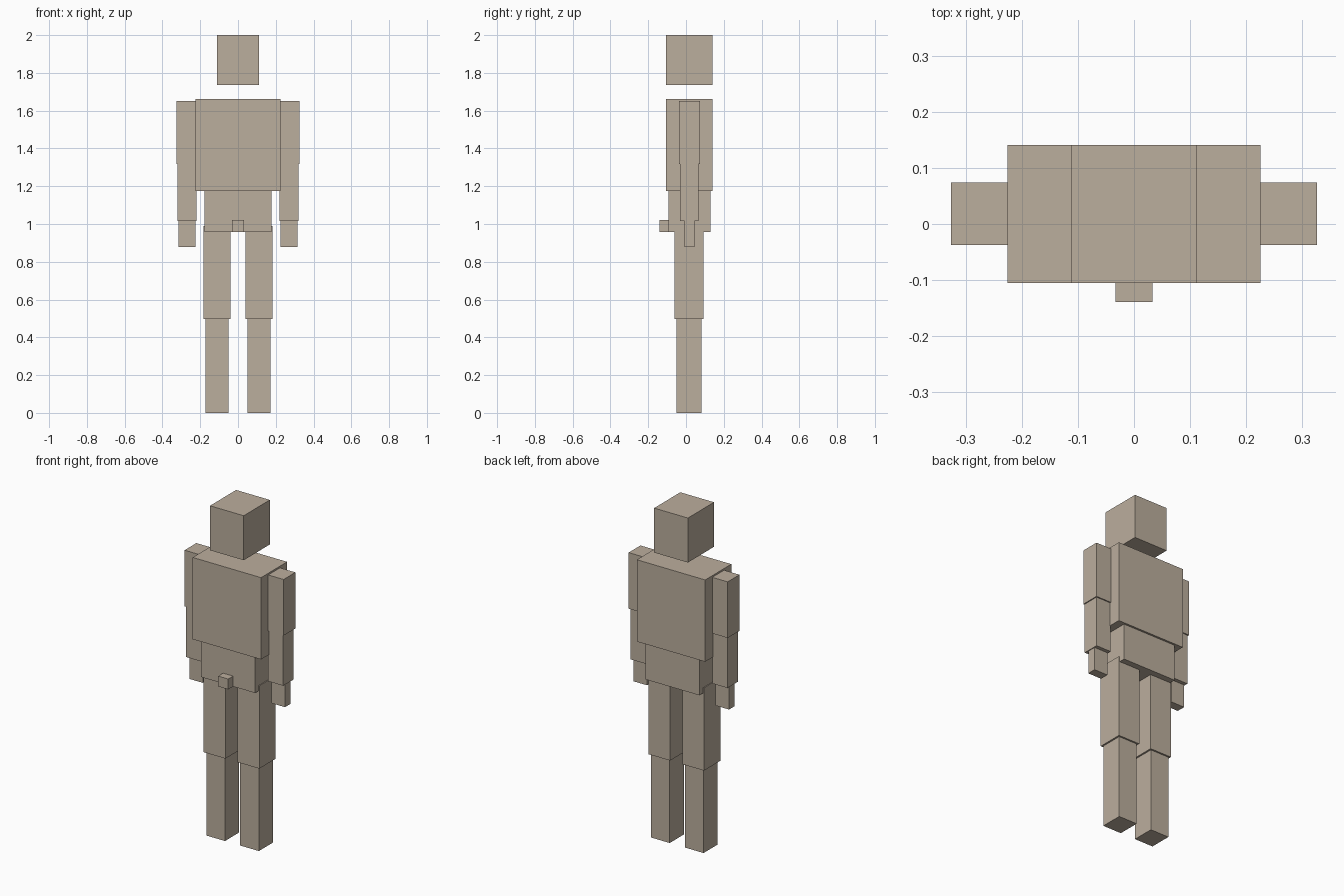
import bpy
import bmesh
from mathutils import Matrix, Vector

if "Cube" in bpy.data.objects:
    bpy.data.objects.remove(bpy.data.objects["Cube"])

clay = bpy.data.materials.new("warm_clay")
clay.diffuse_color = (0.50, 0.425, 0.34, 1)
clay.use_nodes = True
clay.node_tree.nodes["Principled BSDF"].inputs["Base Color"].default_value = clay.diffuse_color


def box(name, x, y, z):
    """Box spanning the given (min, max) ranges."""
    bm = bmesh.new()
    size = Vector((x[1] - x[0], y[1] - y[0], z[1] - z[0]))
    centre = Vector((sum(x), sum(y), sum(z))) / 2
    bmesh.ops.create_cube(bm, size=1, matrix=Matrix.Translation(centre) @ Matrix.Diagonal(size).to_4x4())
    mesh = bpy.data.meshes.new(name)
    bm.to_mesh(mesh)
    bm.free()
    mesh.materials.append(clay)
    obj = bpy.data.objects.new(name, mesh)
    bpy.context.collection.objects.link(obj)


def pair(name, x, y, z):
    """Matching boxes on both sides of the body."""
    box("right_" + name, x, y, z)
    box("left_" + name, (-x[1], -x[0]), y, z)


# Head and torso
box("head", (-0.111, 0.111), (-0.105, 0.141), (1.735, 2.0))
box("chest", (-0.225, 0.225), (-0.105, 0.141), (1.175, 1.662))
box("abdomen", (-0.178, 0.178), (-0.093, 0.129), (0.958, 1.175))
box("belt_buckle", (-0.033, 0.033), (-0.139, -0.093), (0.958, 1.02))

# Arms
pair("upper_arm", (0.225, 0.326), (-0.037, 0.074), (1.318, 1.652))
pair("forearm", (0.22, 0.32), (-0.032, 0.067), (1.016, 1.318))
pair("hand", (0.225, 0.315), (-0.008, 0.045), (0.878, 1.016))

# Legs
pair("thigh", (0.04, 0.183), (-0.061, 0.092), (0.497, 0.99))
pair("shin", (0.05, 0.173), (-0.051, 0.082), (0.0, 0.497))
